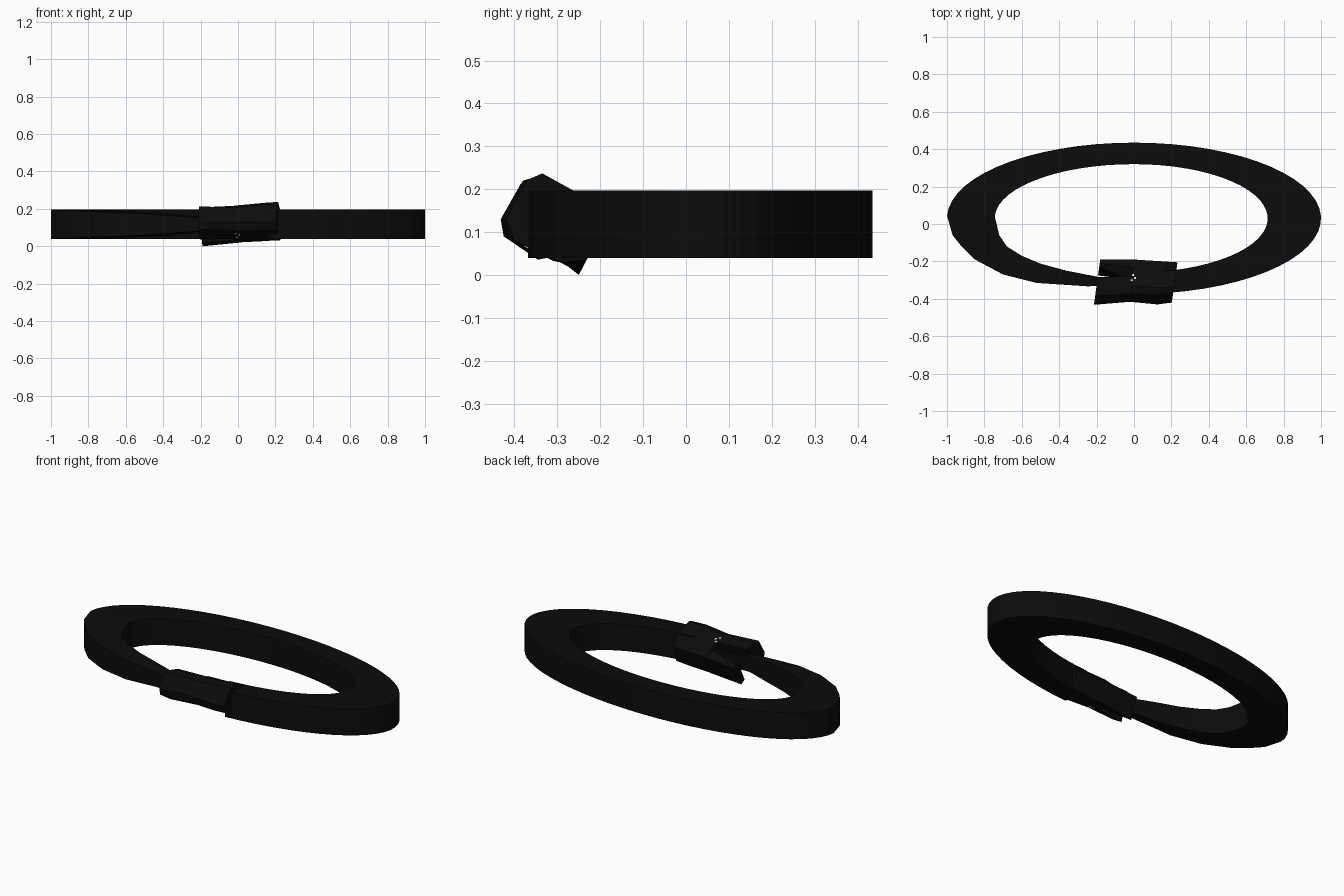
import bpy, bmesh, math
from mathutils import Vector

if "Cube" in bpy.data.objects:
    bpy.data.objects.remove(bpy.data.objects["Cube"])


def material(name, colour):
    m = bpy.data.materials.new(name)
    m.diffuse_color = (*colour, 1)
    m.use_nodes = True
    m.node_tree.nodes["Principled BSDF"].inputs["Base Color"].default_value = m.diffuse_color
    return m


black = material("black", (0.0035, 0.0035, 0.0035))
white = material("white", (0.8, 0.8, 0.8))


def loft(name, rings, mat):
    """Skin a list of equal-length point rings and cap both ends."""
    bm = bmesh.new()
    rows = [[bm.verts.new(p) for p in r] for r in rings]
    n = len(rows[0])
    for a, b in zip(rows, rows[1:]):
        for i in range(n):
            j = (i + 1) % n
            bm.faces.new((a[i], a[j], b[j], b[i]))
    bm.faces.new(rows[0])
    bm.faces.new(rows[-1][::-1])
    bmesh.ops.recalc_face_normals(bm, faces=bm.faces)
    me = bpy.data.meshes.new(name)
    bm.to_mesh(me)
    bm.free()
    me.materials.append(mat)
    ob = bpy.data.objects.new(name, me)
    bpy.context.collection.objects.link(ob)
    return ob


# Body: rectangular section swept round an ellipse
def body_ring(outer, inner, z0, z1):
    return [(*outer, z0), (*outer, z1), (*inner, z1), (*inner, z0)]


rings = []
steps = 44
for i in range(steps + 1):
    t = math.radians(-80 + 258 * i / steps)
    c, s = math.cos(t), math.sin(t)
    a_in = 0.715 if c > 0 else 0.745
    rings.append(body_ring((c, 0.03 + 0.405 * s), (a_in * c, 0.03 + 0.29 * s), 0.04, 0.197))

# Tail: tapering end that runs into the mouth
for xo, yo, xi, yi, half in [
        (-0.97, -0.06, -0.72, -0.06, 0.076), (-0.93, -0.11, -0.68, -0.12, 0.074),
        (-0.85, -0.19, -0.60, -0.17, 0.07), (-0.70, -0.27, -0.50, -0.212, 0.065),
        (-0.52, -0.315, -0.36, -0.25, 0.058), (-0.25, -0.333, -0.19, -0.283, 0.038),
        (-0.02, -0.33, -0.02, -0.30, 0.02)]:
    rings.append(body_ring((xo, yo), (xi, yi), 0.116 - half, 0.118 + half))
loft("body_and_tail", rings, black)


# Head: rolled sections along x, slightly skewed
def section(x, yz):
    return [(x + 0.14 * (y + 0.33), y, z) for y, z in yz]


back = [(-0.42, 0.13), (-0.37, 0.222), (-0.335, 0.237), (-0.25, 0.19),
        (-0.205, 0.13), (-0.235, 0.035), (-0.29, 0.03), (-0.40, 0.08)]
middle = [(-0.415, 0.13), (-0.372, 0.207), (-0.33, 0.217), (-0.25, 0.185),
          (-0.19, 0.13), (-0.24, 0.02), (-0.31, 0.033), (-0.405, 0.085)]
wide = [(-0.43, 0.13), (-0.38, 0.22), (-0.34, 0.232), (-0.25, 0.19),
        (-0.2, 0.13), (-0.237, 0.028), (-0.29, 0.03), (-0.415, 0.085)]
loft("head", [section(0.215, back), section(0.14, wide), section(-0.02, middle)], black)

# Upper jaw on the outside, lower jaw on the inside, mouth open between them
upper_root = middle[:3] + [(-0.275, 0.195), (-0.325, 0.04), middle[7]]
upper_tip = [(-0.432, 0.13), (-0.385, 0.213), (-0.34, 0.208), (-0.285, 0.195),
             (-0.345, 0.036), (-0.425, 0.09)]
loft("upper_jaw", [section(0.0, upper_root), section(-0.2, upper_tip)], black)
lower_root = [(-0.30, 0.15), (-0.235, 0.165), (-0.19, 0.13), (-0.24, 0.02), (-0.30, 0.033)]
lower_tip = [(-0.235, 0.115), (-0.21, 0.13), (-0.19, 0.115), (-0.25, 0.0), (-0.275, 0.02)]
loft("lower_jaw", [section(0.0, lower_root), section(-0.2, lower_tip)], black)


# Eyes: small white flecks on either side of the head
def fleck(name, p, q, f, x):
    p, q = Vector((x, *p)), Vector((x, *q))
    along = (q - p).normalized()
    out = Vector((0, along.z, -along.y))
    mid = p.lerp(q, f)
    if out.dot(mid - Vector((x, -0.31, 0.12))) < 0:
        out = -out
    side = Vector((1, 0, 0))
    ring = [mid + side * sx * 0.006 + along * sy * 0.005
            for sx, sy in ((-1, -1), (1, -1), (1, 1), (-1, 1))]
    loft(name, [[v + out * h for v in ring] for h in (-0.004, 0.003)], white)


for k, (f, x) in enumerate([(0.35, -0.012), (0.5, 0.006), (0.7, -0.006)]):
    fleck(f"top_eye_fleck_{k}", middle[2], middle[3], f, x)
    fleck(f"front_eye_fleck_{k}", middle[7], middle[6], f, x)
